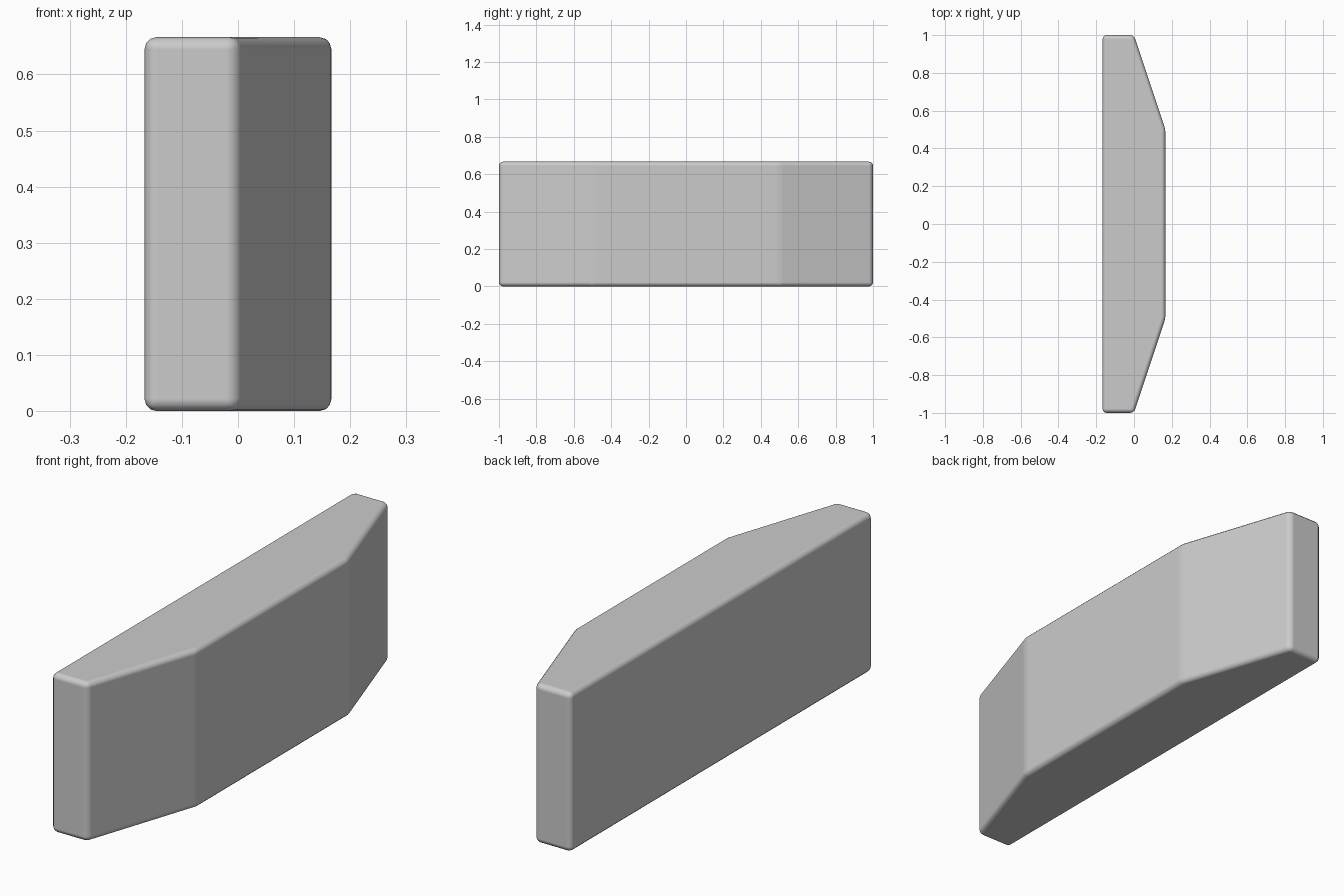
import bpy
import bmesh

if "Cube" in bpy.data.objects:
    bpy.data.objects.remove(bpy.data.objects["Cube"])

HEIGHT = 2 / 3
W = 1 / 6

# Plan outline: flat back, front tapering to narrower ends
half = [(-W, -1.0), (0.0, -1.0), (W, -0.5)]
outline = half + [(x, -y) for x, y in reversed(half)]

# Extrude the outline to full height
bm = bmesh.new()
base = bm.faces.new([bm.verts.new((x, y, 0)) for x, y in outline])
ext = bmesh.ops.extrude_face_region(bm, geom=[base])
top = [v for v in ext["geom"] if isinstance(v, bmesh.types.BMVert)]
bmesh.ops.translate(bm, verts=top, vec=(0, 0, HEIGHT))
bmesh.ops.recalc_face_normals(bm, faces=bm.faces)
mesh = bpy.data.meshes.new("tapered_block")
bm.to_mesh(mesh)
bm.free()
block = bpy.data.objects.new("tapered_block", mesh)
bpy.context.collection.objects.link(block)

# Small rounded edges, with the large faces kept flat
for p in mesh.polygons:
    p.use_smooth = True
bevel = block.modifiers.new("rounded_edges", "BEVEL")
bevel.width = 0.022
bevel.segments = 3
bevel.limit_method = "ANGLE"
bevel.angle_limit = 0.17
bevel.harden_normals = True
